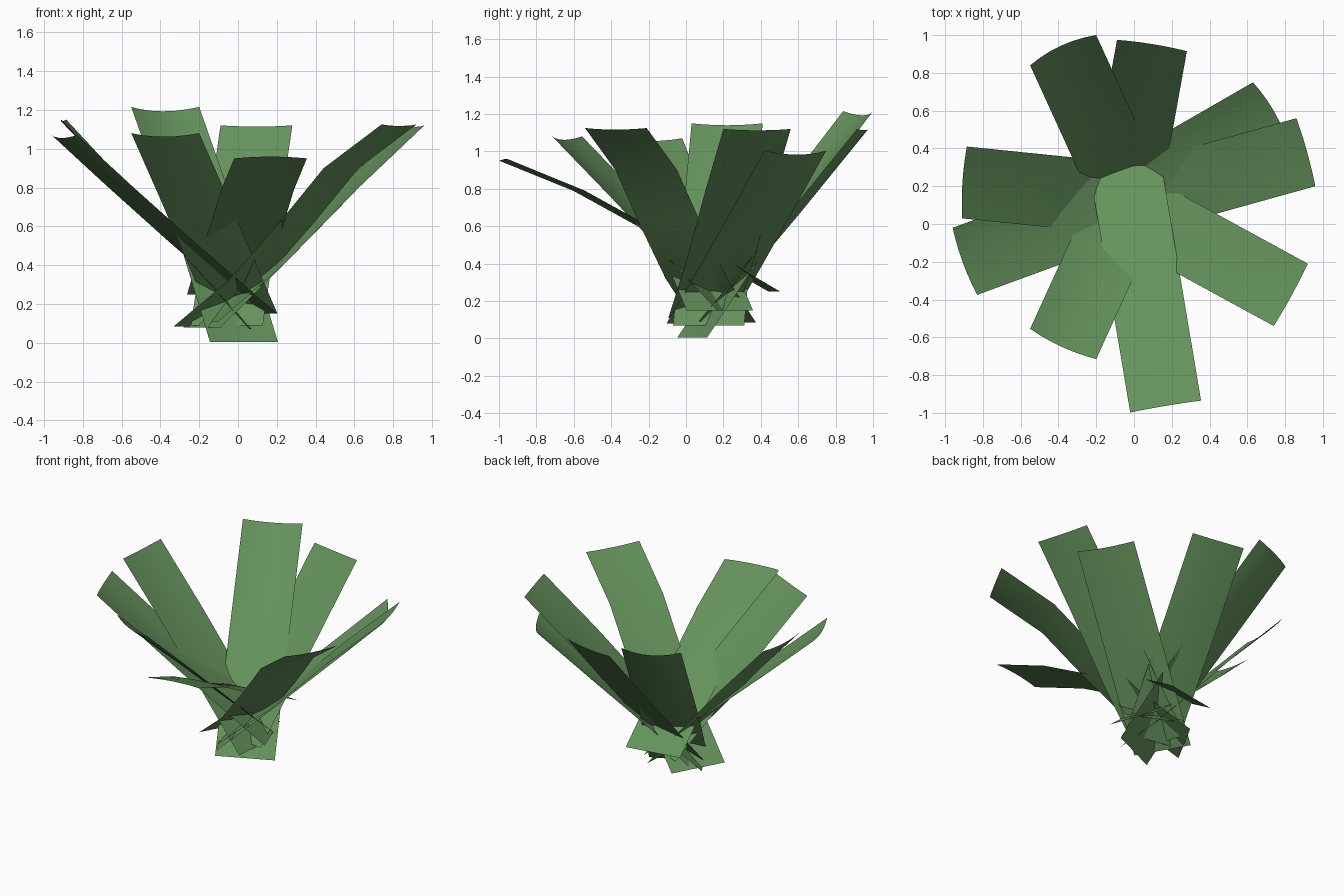
import bpy, bmesh
from mathutils import Vector

if "Cube" in bpy.data.objects:
    bpy.data.objects.remove(bpy.data.objects["Cube"])

green = bpy.data.materials.new("leaf_green")
green.diffuse_color = (0.13, 0.29, 0.108, 1)
green.use_nodes = True
green.node_tree.nodes["Principled BSDF"].inputs["Base Color"].default_value = green.diffuse_color

COLS = 6  # strips across a leaf


def leaf(name, a, b, sag, profile, drift=(0, 0)):
    """Strip leaf: tip corners a, b; channel depth sag at the tip, fading to a flat
    lower end; profile of (inward distance, height); drift shifts the lower end."""
    a, b = Vector((*a, 0)), Vector((*b, 0))
    mid, across = (a + b) / 2, b - a
    inward = Vector((-across.y, across.x, 0)).normalized()
    if inward.dot(mid) > 0:
        inward.negate()
        across.negate()
    last = len(profile) - 1
    bm = bmesh.new()
    rows = []
    for i, (d, z) in enumerate(profile):
        p, q = profile[max(i - 1, 0)], profile[min(i + 1, last)]
        run = inward * (q[0] - p[0]) + Vector((0, 0, q[1] - p[1]))
        down = run.cross(across).normalized()
        if down.z > 0:
            down.negate()
        along = d / profile[last][0]
        centre = mid + inward * d + Vector((*drift, 0)) * along + Vector((0, 0, z))
        row = []
        for j in range(COLS + 1):
            t = j / COLS * 2 - 1
            pos = centre + across * t / 2
            row.append(bm.verts.new(pos + down * sag * (1 - along) * (1 - t * t)))
        rows.append(row)
    for r, s in zip(rows, rows[1:]):
        for j in range(COLS):
            bm.faces.new((r[j], r[j + 1], s[j + 1], s[j]))
    bm.normal_update()
    for f in bm.faces:
        f.smooth = True
        if f.normal.z < 0:
            f.normal_flip()
    me = bpy.data.meshes.new(name)
    bm.to_mesh(me)
    bm.free()
    me.materials.append(green)
    bpy.context.collection.objects.link(bpy.data.objects.new(name, me))


# Leaves around the rosette, each crossing the centre down to its cut lower end
leaf("leaf_back_left", (-.55, .84), (-.20, 1.0), .035,
     [(0, 1.215), (.3, .86), (.65, .45), (.975, .005)])
leaf("leaf_back", (-.09, .975), (.28, .915), .01,
     [(0, 1.12), (.37, .67), (.6, .4), (.86, .09)], (-.015, 0))
leaf("leaf_right_back", (.63, .75), (.82, .42), .03,
     [(0, 1.005), (.35, .69), (.7, .38), (1.05, .08)])
leaf("leaf_right", (.86, .56), (.96, .20), .01,
     [(0, 1.12), (.35, .8), (.75, .405), (1.1, .11)])
leaf("leaf_right_front", (.92, -.21), (.74, -.54), .01,
     [(0, 1.125), (.34, .9), (.6, .62), (.9, .32), (1.22, .085)])
leaf("leaf_front", (.355, -.935), (-.02, -.998), -.01,
     [(0, .95), (.4, .79), (.75, .6), (1.2, .4), (1.46, .25)])
leaf("leaf_front_left", (-.20, -.715), (-.55, -.555), .025,
     [(0, 1.08), (.35, .75), (.7, .41), (.97, .15)])
leaf("leaf_left_front", (-.83, -.375), (-.96, -.02), .02,
     [(0, 1.07), (.3, .81), (.65, .515), (1.1, .15)])
leaf("leaf_left_back", (-.91, .03), (-.885, .41), .015,
     [(0, 1.15), (.35, .775), (.6, .49), (.97, .07)], (0, -.035))
